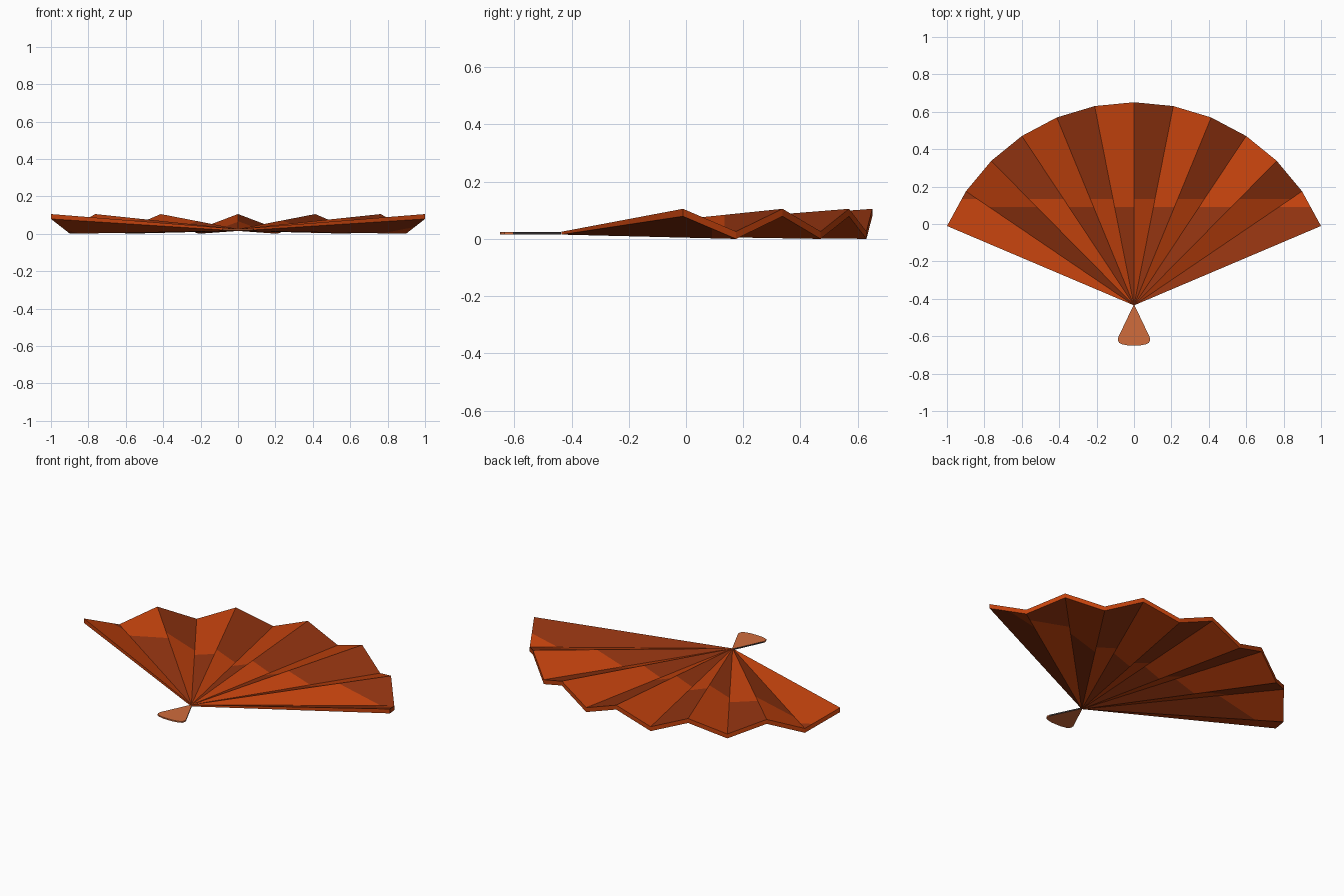
import bpy, bmesh, math
from mathutils import Vector

if "Cube" in bpy.data.objects:
    bpy.data.objects.remove(bpy.data.objects["Cube"])

def material(name, rgb):
    m = bpy.data.materials.new(name)
    m.diffuse_color = (*rgb, 1)
    m.use_nodes = True
    m.node_tree.nodes["Principled BSDF"].inputs["Base Color"].default_value = m.diffuse_color
    return m

orange = material("orange paper", (0.54, 0.054, 0.004))
brown = material("brown paper", (0.28, 0.033, 0.005))
tan = material("tan tassel", (0.63, 0.15, 0.045))
grey = material("dark edge", (0.04, 0.035, 0.035))

PIVOT_Y, RADIUS, FOLDS = -0.435, 1.086, 12
START = math.radians(23)
STEP = (math.pi - 2 * START) / FOLDS
THICK = 0.026

def make_object(name, bm, mats):
    bmesh.ops.recalc_face_normals(bm, faces=bm.faces)
    me = bpy.data.meshes.new(name)
    bm.to_mesh(me)
    bm.free()
    for m in mats:
        me.materials.append(m)
    ob = bpy.data.objects.new(name, me)
    bpy.context.collection.objects.link(ob)
    return ob

# Pleated fan leaf: thick triangles meeting at the pivot
bm = bmesh.new()
tip_top = bm.verts.new((0, PIVOT_Y, 0.025))
tip_low = bm.verts.new((0, PIVOT_Y, 0.015))
top, low = [], []
for i in range(FOLDS + 1):
    a = math.pi - START - i * STEP
    x, y = RADIUS * math.cos(a), PIVOT_Y + RADIUS * math.sin(a)
    z = 0.079 if i % 2 == 0 else 0.0
    top.append(bm.verts.new((x, y, z + THICK)))
    low.append(bm.verts.new((x, y, z)))
for i in range(FOLDS):
    bm.faces.new((tip_top, top[i + 1], top[i]))
    bm.faces.new((tip_low, low[i], low[i + 1]))
    bm.faces.new((top[i], top[i + 1], low[i + 1], low[i]))
for i in (0, FOLDS):
    bm.faces.new((tip_top, top[i], low[i], tip_low))
# Cut the plain band that separates the two rows of painted stripes
for y in (0.09, 0.135):
    bmesh.ops.bisect_plane(bm, geom=bm.verts[:] + bm.edges[:] + bm.faces[:],
                           plane_co=(0, y, 0), plane_no=(0, 1, 0))
bmesh.ops.recalc_face_normals(bm, faces=bm.faces)
for f in bm.faces:
    c = f.calc_center_median()
    angle = math.atan2(c.y - PIVOT_Y, c.x)
    seg = int((math.pi - START - angle) / STEP)
    if abs(f.normal.z) > 0.5:
        outer = c.y > 0.135 and seg % 2 == 0
        inner = c.y < 0.09 and seg % 2 == 1
        # stripes alternate between the outer and inner rows
        f.material_index = 1 if outer or inner else 0
make_object("fan_leaf", bm, (orange, brown))

# Tassel: thin plate with rounded lower corners
half = [(0.004, -0.437), (0.084, -0.605), (0.086, -0.62), (0.08, -0.635),
        (0.065, -0.643), (0.03, -0.65)]
outline = half + [(-x, y) for x, y in reversed(half)]
bm = bmesh.new()
face = bm.faces.new([bm.verts.new((x, y, 0.016)) for x, y in outline])
ext = bmesh.ops.extrude_face_region(bm, geom=[face])
bmesh.ops.translate(bm, vec=Vector((0, 0, 0.008)),
                    verts=[g for g in ext["geom"] if isinstance(g, bmesh.types.BMVert)])
bmesh.ops.recalc_face_normals(bm, faces=bm.faces)
for f in bm.faces:
    c = f.calc_center_median()
    if abs(f.normal.z) < 0.5 and c.y > -0.6:
        f.material_index = 1
make_object("tassel", bm, (tan, grey))
